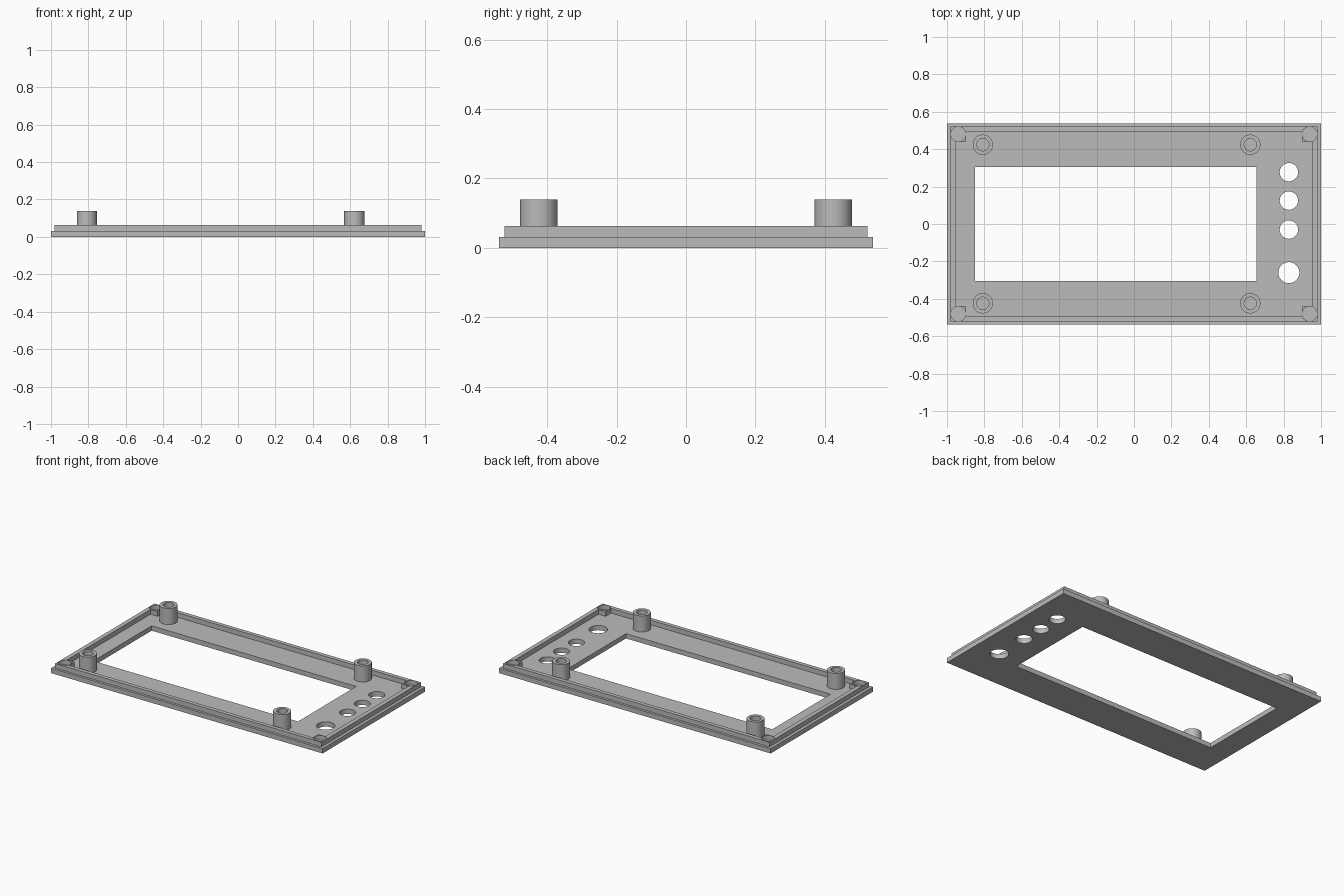
import bpy, bmesh, math

cube = bpy.data.objects.get("Cube")
if cube:
    bpy.data.objects.remove(cube, do_unlink=True)

grey = bpy.data.materials.new("mid grey plastic")
grey.use_nodes = True
colour = (0.5, 0.5, 0.5, 1)
grey.diffuse_color = colour
grey.node_tree.nodes["Principled BSDF"].inputs["Base Color"].default_value = colour


def rect(x0, y0, x1, y1):
    return [(x0, y0), (x1, y0), (x1, y1), (x0, y1)]


def circle(x, y, r, n=48):
    return [(x + r * math.cos(math.tau * i / n), y + r * math.sin(math.tau * i / n))
            for i in range(n)]


def slab(name, loops, z0, z1):
    """Extrude an outline; the further loops inside it become holes."""
    curve = bpy.data.curves.new(name + " outline", "CURVE")
    curve.dimensions = "2D"
    curve.fill_mode = "BOTH"
    curve.extrude = (z1 - z0) / 2
    for pts in loops:
        spline = curve.splines.new("POLY")
        spline.points.add(len(pts) - 1)
        for p, (x, y) in zip(spline.points, pts):
            p.co = (x, y, 0, 1)
        spline.use_cyclic_u = True
    temp = bpy.data.objects.new(name + " outline", curve)
    bpy.context.collection.objects.link(temp)
    bpy.context.view_layer.update()
    graph = bpy.context.evaluated_depsgraph_get()
    mesh = bpy.data.meshes.new_from_object(temp.evaluated_get(graph))
    bpy.data.objects.remove(temp, do_unlink=True)
    bpy.data.curves.remove(curve)

    # Weld the caps to the walls and lift to height
    bm = bmesh.new()
    bm.from_mesh(mesh)
    bmesh.ops.remove_doubles(bm, verts=bm.verts, dist=1e-5)
    bmesh.ops.recalc_face_normals(bm, faces=bm.faces)
    bmesh.ops.translate(bm, verts=bm.verts, vec=(0, 0, (z0 + z1) / 2))
    bm.to_mesh(mesh)
    bm.free()
    mesh.name = name
    mesh.materials.clear()
    mesh.materials.append(grey)
    obj = bpy.data.objects.new(name, mesh)
    bpy.context.collection.objects.link(obj)
    bpy.ops.object.select_all(action="DESELECT")
    obj.select_set(True)
    bpy.context.view_layer.objects.active = obj
    bpy.ops.object.shade_smooth_by_angle(angle=math.radians(30))
    return obj


PLATE, RIM, BOSS = 0.032, 0.063, 0.139

# Face plate with display window and a column of button holes
buttons = [(0.277, 0.049), (0.125, 0.049), (-0.03, 0.049), (-0.26, 0.056)]
slab("face_plate",
     [rect(-1, -0.538, 1, 0.538), rect(-0.85, -0.306, 0.656, 0.306)]
     + [circle(0.828, y, r) for y, r in buttons], 0, PLATE)

# Raised rim, stepping inward around a pocketed block in each corner
ix, iy = 0.951, 0.495
bx, by = 0.898, 0.438
inner = []
for sx, sy in [(1, 1), (-1, 1), (-1, -1), (1, -1)]:
    step = [(sx * ix, sy * by), (sx * bx, sy * by), (sx * bx, sy * iy)]
    inner += step if sx * sy > 0 else step[::-1]
pockets = [circle(sx * 0.939, sy * 0.48, 0.04) for sx in (-1, 1) for sy in (-1, 1)]
slab("rim_with_corner_pockets",
     [rect(-0.98, -0.522, 0.98, 0.522), inner] + pockets, PLATE, RIM)

# Hollow screw bosses around the window
for side, x in (("right", -0.808), ("left", 0.622)):
    for end, y in (("front", -0.424), ("back", 0.424)):
        slab(f"screw_boss_{end}_{side}",
             [circle(x, y, 0.054), circle(x, y, 0.033)], PLATE, BOSS)
